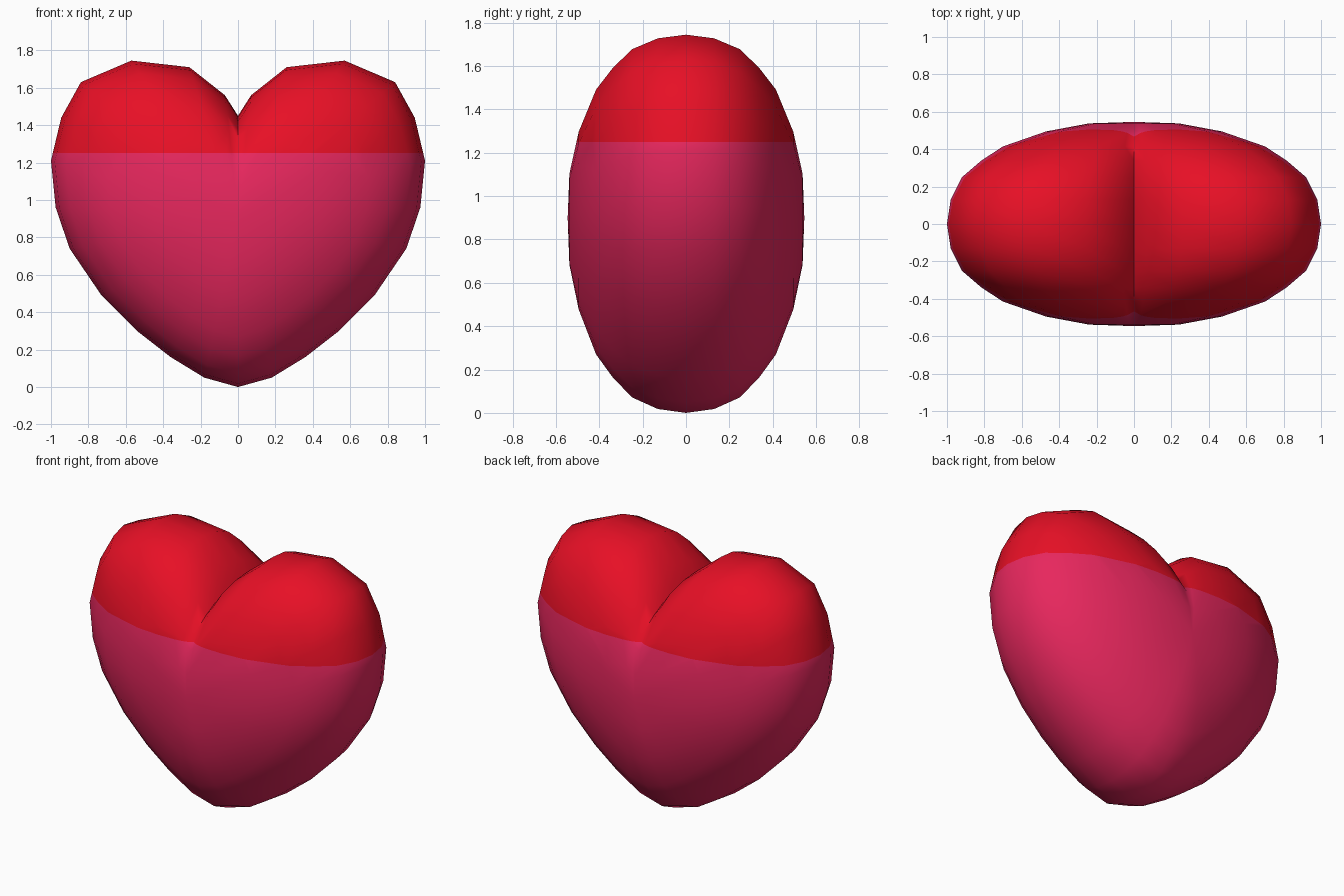
import bpy, bmesh, math
from mathutils import Vector

if "Cube" in bpy.data.objects:
    bpy.data.objects.remove(bpy.data.objects["Cube"])

CENTRE_Z = 0.90      # slices shrink towards this height
SPLIT_Z = 1.25       # colour boundary

# right half of the front outline, bottom tip to notch (x, z)
HALF = [(0, 0), (0.18, 0.05), (0.36, 0.16), (0.54, 0.30), (0.73, 0.49),
        (0.90, 0.74), (0.975, 0.96), (1.0, 1.21), (0.945, 1.44), (0.84, 1.63),
        (0.57, 1.745), (0.26, 1.71), (0.07, 1.56), (0, 1.45)]
OUTLINE = HALF + [(-x, z) for x, z in reversed(HALF[1:-1])]

# depth and scale of each slice
SLICES = [(0, 1.0), (0.13, 0.98), (0.25, 0.92), (0.34, 0.815),
          (0.415, 0.70), (0.495, 0.47), (0.538, 0.24)]
POLE_Y = 0.546


def material(name, colour):
    m = bpy.data.materials.new(name)
    m.diffuse_color = (*colour, 1)
    m.use_nodes = True
    m.node_tree.nodes["Principled BSDF"].inputs["Base Color"].default_value = m.diffuse_color
    return m


def ring(bm, y, s):
    verts = []
    for x, z in OUTLINE:
        dz = z - CENTRE_Z
        # the notch softens towards front and back
        if dz > 0 and abs(x) < 0.2:
            dz += 0.2 * (1 - s) * (1 if x == 0 else 0.5)
        verts.append(bm.verts.new((x * s, y, CENTRE_Z + dz * s)))
    return verts


# heart body: stacked slices closed by a pole at front and back
bm = bmesh.new()
layers = [(-y, s) for y, s in reversed(SLICES)] + SLICES[1:]
rings = [ring(bm, y, s) for y, s in layers]
n = len(OUTLINE)
for a, b in zip(rings, rings[1:]):
    for i in range(n):
        j = (i + 1) % n
        bm.faces.new((a[i], a[j], b[j], b[i]))
for r, y in ((rings[0], -POLE_Y), (rings[-1], POLE_Y)):
    pole = bm.verts.new((0, y, CENTRE_Z))
    for i in range(n):
        bm.faces.new((r[i], r[(i + 1) % n], pole))
bmesh.ops.recalc_face_normals(bm, faces=bm.faces[:])

# cut along the colour boundary
bmesh.ops.bisect_plane(bm, geom=bm.verts[:] + bm.edges[:] + bm.faces[:],
                       plane_co=(0, 0, SPLIT_Z), plane_no=(0, 0, 1))
for f in bm.faces:
    f.material_index = 1 if f.calc_center_median().z > SPLIT_Z else 0

mesh = bpy.data.meshes.new("heart")
bm.to_mesh(mesh)
bm.free()
mesh.materials.append(material("pink", (0.80, 0.020, 0.110)))
mesh.materials.append(material("red", (0.80, 0.005, 0.019)))
heart = bpy.data.objects.new("heart", mesh)
bpy.context.collection.objects.link(heart)

# smooth surface with a sharp notch
bpy.context.view_layer.objects.active = heart
heart.select_set(True)
bpy.ops.object.shade_smooth_by_angle(angle=math.radians(60))
